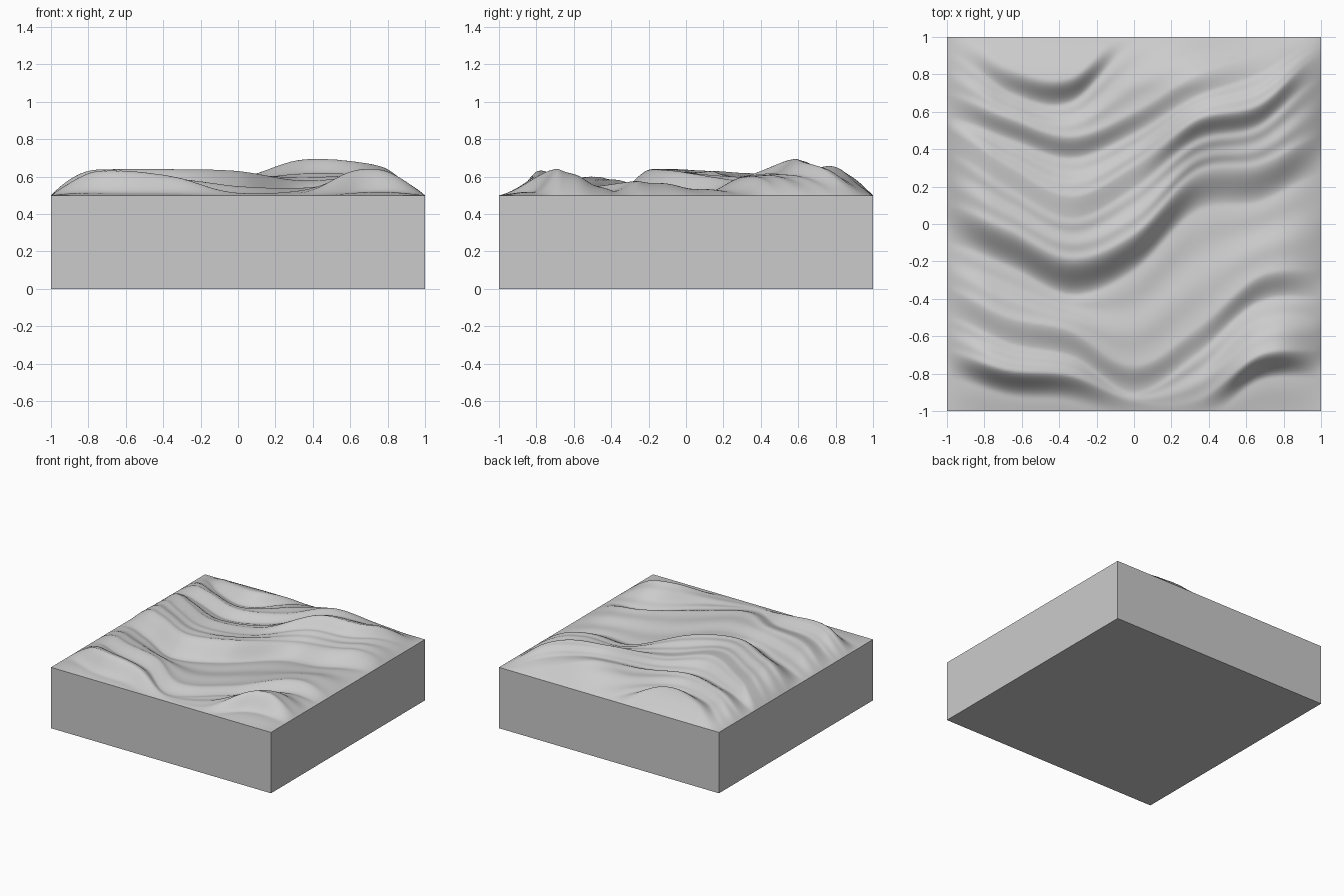
import bpy, bmesh, math

if "Cube" in bpy.data.objects:
    bpy.data.objects.remove(bpy.data.objects["Cube"])

N = 180                      # grid cells per side
BASE = 0.5                   # height of the plain block
EDGE_X, EDGE_Y = 0.25, 0.28  # width over which dunes fade to the rim

# Each dune: half width of steep front, then values at 7 even stations x=-1..1:
# y of the steep front, height at its foot, height at its crest (hundredths above block)
DUNES = [
    dict(w=.07, y=(-.75, -.85, -.88, -1.02, -1.02, -.77, -.75),
         foot=(2, 2, 2, 1, 1, 2, 2), crest=(9, 14, 11, 4, 4, 14, 10)),
    dict(w=.07, y=(-.42, -.57, -.64, -.83, -.63, -.35, -.32),
         foot=(6, 7, 5, 1, 1, 2, 3), crest=(9, 10, 9, 5, 4, 7.5, 7)),
    dict(w=.10, y=(0, -.13, -.28, -.15, .17, .22, .37),
         foot=(4, 3, 1.5, 1.5, 0, 2, 3), crest=(13, 14, 14, 13, 8, 10, 11)),
    dict(w=.06, y=(.45, .25, .09, .25, .50, .58, .85),
         foot=(11, 11, 12, 8, 11.5, 11, 9), crest=(11.5, 12, 13, 9.5, 19, 17.5, 10)),
    dict(w=.06, y=(.63, .51, .41, .54, .74, .86, 1.05),
         foot=(6, 6, 5, 6, 14, 11, 8), crest=(9, 11, 10, 10, 16.5, 12, 8)),
    dict(w=.07, y=(1.0, .77, .72, 1.05, 1.2, 1.25, 1.4),
         foot=(6, 5, 4, 7, 11, 9, 7), crest=(9, 11, 12, 10, 11, 9, 7)),
]


def curve(vals, x):
    """Smooth curve through evenly spaced values."""
    t = (x + 1) / 2 * (len(vals) - 1)
    i = min(max(int(t), 0), len(vals) - 2)
    f = t - i
    p = [vals[min(max(i + k, 0), len(vals) - 1)] for k in (-1, 0, 1, 2)]
    return p[1] + .5 * f * (p[2] - p[0] + f * (2 * p[0] - 5 * p[1] + 4 * p[2] - p[3]
                            + f * (3 * (p[1] - p[2]) + p[3] - p[0])))


def column(x):
    """Foot and crest points of every dune along one slice."""
    pts = [(-1.4, 2, False)]
    for d in DUNES:
        y = curve(d['y'], x)
        pts.append((y - d['w'], curve(d['foot'], x), False))
        pts.append((y + d['w'], curve(d['crest'], x), True))
    pts.append((1.8, 7, False))
    return pts


def height(pts, y):
    for (y0, h0, _), (y1, h1, steep) in zip(pts, pts[1:]):
        if y <= y1:
            t = min(max((y - y0) / max(y1 - y0, .01), 0), 1)
            s = t * t * (3 - 2 * t)
            if steep:
                return h0 + (h1 - h0) * s
            # gentle lee side with faint wind ripples
            return h0 + (h1 - h0) * (s + t) / 2 - .45 * math.sin(4 * math.pi * t) * min(1, (y1 - y0) * 4)
    return pts[-1][1]


def rim(a, width):
    d = min((1 - abs(a)) / width, 1)
    return 1 - (1 - d) ** 2


# Dune surface
bm = bmesh.new()
bmesh.ops.create_grid(bm, x_segments=N, y_segments=N, size=1)
slices = {}
for v in bm.verts:
    x, y = v.co.x, v.co.y
    key = round(x, 4)
    if key not in slices:
        slices[key] = column(x)
    v.co.z = BASE + max(height(slices[key], y), 0) * .01 * rim(x, EDGE_X) * rim(y, EDGE_Y)

# Block sides and underside
border = [e for e in bm.edges if e.is_boundary]
ext = bmesh.ops.extrude_edge_only(bm, edges=border)['geom']
for v in ext:
    if isinstance(v, bmesh.types.BMVert):
        v.co.z = 0
bmesh.ops.contextual_create(
    bm, geom=[e for e in ext if isinstance(e, bmesh.types.BMEdge) and e.is_boundary])
bmesh.ops.recalc_face_normals(bm, faces=bm.faces)

# Keep the rim and the block's corners crisp
for f in bm.faces:
    f.smooth = f.normal.z > .05
for e in border:
    e.smooth = False

mesh = bpy.data.meshes.new("dune_block")
bm.to_mesh(mesh)
bm.free()
block = bpy.data.objects.new("dune_block", mesh)
bpy.context.collection.objects.link(block)
